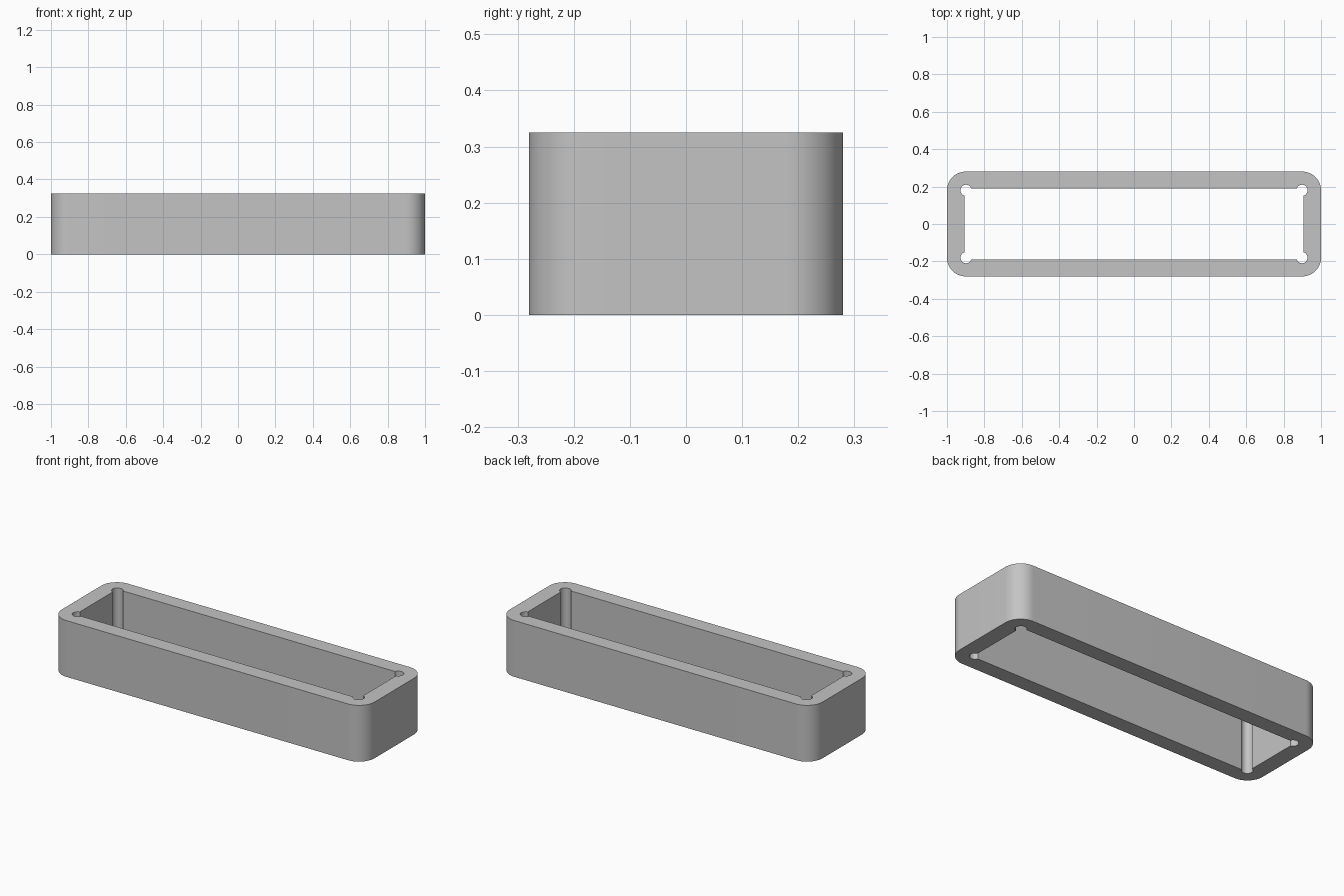
import bpy, bmesh
from math import sin, cos, pi, acos, asin, radians

if "Cube" in bpy.data.objects:
    bpy.data.objects.remove(bpy.data.objects["Cube"])

HEIGHT = 0.325
OUT_X, OUT_Y, CORNER = 1.0, 0.28, 0.1      # outer half sizes and corner radius
IN_X, IN_Y = 0.906, 0.191                  # inner half sizes
HOLE_X, HOLE_Y, HOLE_R = 0.898, 0.18, 0.03  # corner relief centres and radius


def mirrored_loop(cx, cy, r, start, end, steps):
    """Arc in the +x +y corner, repeated in all four corners as a closed outline."""
    arc = []
    for i in range(steps + 1):
        a = start + (end - start) * i / steps
        arc.append((cx + r * cos(a), cy + r * sin(a)))
    back = arc[::-1]
    return (arc + [(-x, y) for x, y in back]
            + [(-x, -y) for x, y in arc] + [(x, -y) for x, y in back])


# Outer rounded rectangle, and inner opening with a round relief at each corner
outer = mirrored_loop(OUT_X - CORNER, OUT_Y - CORNER, CORNER, 0, pi / 2, 16)
inner = mirrored_loop(HOLE_X, HOLE_Y, HOLE_R,
                      -acos((IN_X - HOLE_X) / HOLE_R),
                      pi - asin((IN_Y - HOLE_Y) / HOLE_R), 24)

# Fill the ring between the outlines and raise it to full height
bm = bmesh.new()
edges = []
for outline in (outer, inner):
    verts = [bm.verts.new((x, y, 0)) for x, y in outline]
    edges += [bm.edges.new((v, verts[i - 1])) for i, v in enumerate(verts)]
bmesh.ops.triangle_fill(bm, edges=edges, use_beauty=True, use_dissolve=False)
raised = bmesh.ops.extrude_face_region(bm, geom=bm.faces[:], use_keep_orig=True)
top = [g for g in raised["geom"] if isinstance(g, bmesh.types.BMVert)]
bmesh.ops.translate(bm, verts=top, vec=(0, 0, HEIGHT))
bmesh.ops.recalc_face_normals(bm, faces=bm.faces[:])

mesh = bpy.data.meshes.new("frame")
bm.to_mesh(mesh)
bm.free()
frame = bpy.data.objects.new("frame", mesh)
bpy.context.collection.objects.link(frame)

# Plain grey material
grey = bpy.data.materials.new("grey")
grey.use_nodes = True
colour = (0.55, 0.55, 0.55, 1)
grey.diffuse_color = colour
grey.node_tree.nodes["Principled BSDF"].inputs["Base Color"].default_value = colour
mesh.materials.append(grey)

# Smooth round walls, sharp rims
bpy.ops.object.select_all(action="DESELECT")
frame.select_set(True)
bpy.context.view_layer.objects.active = frame
bpy.ops.object.shade_smooth_by_angle(angle=radians(30))
